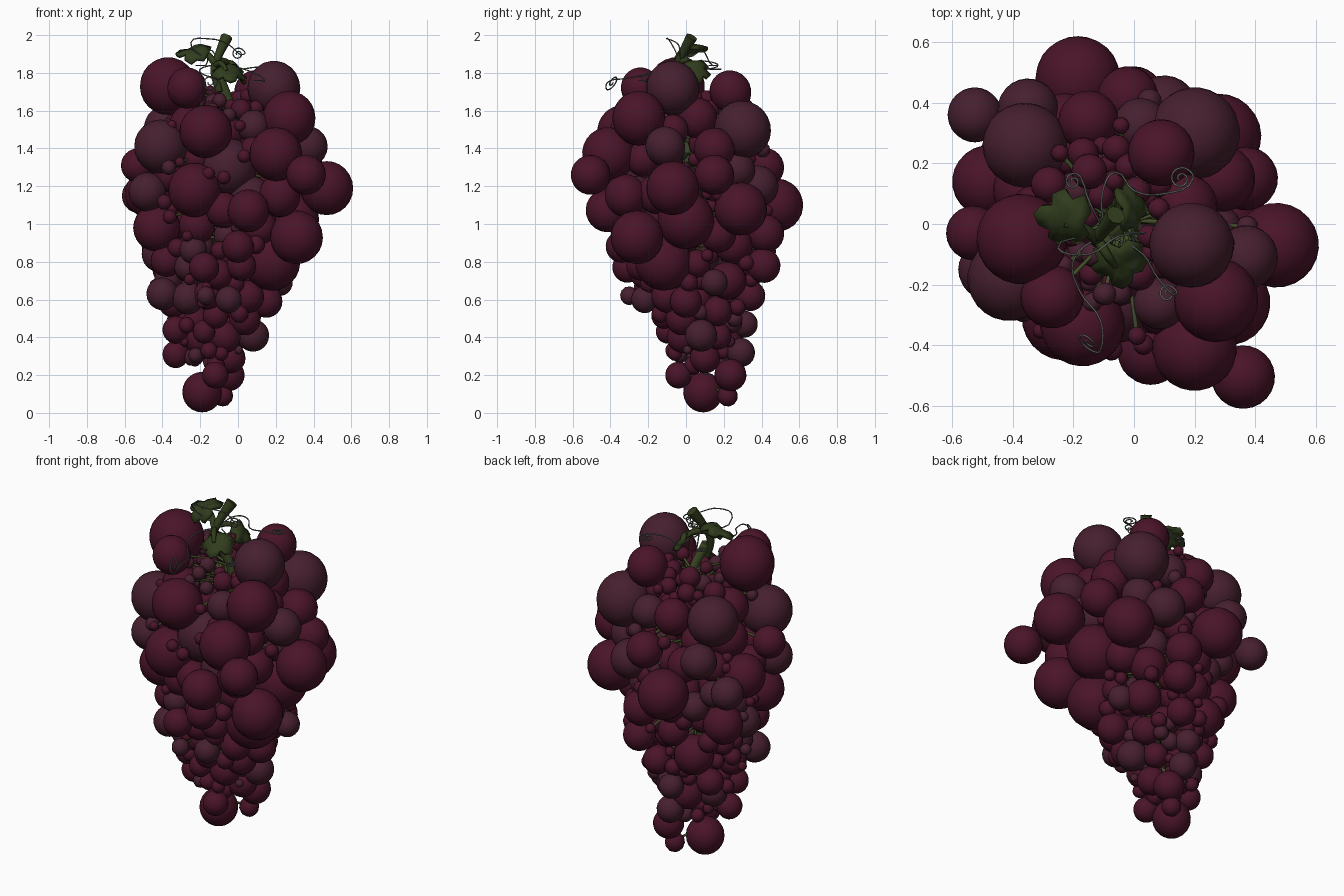
import bpy, bmesh, math, random
from mathutils import Vector, Matrix

if "Cube" in bpy.data.objects:
    bpy.data.objects.remove(bpy.data.objects["Cube"])

random.seed(7)


def material(name, rgb):
    m = bpy.data.materials.new(name)
    m.diffuse_color = (*rgb, 1)
    m.use_nodes = True
    m.node_tree.nodes["Principled BSDF"].inputs["Base Color"].default_value = m.diffuse_color
    return m


WINE = material("wine_skin", (0.068, 0.007, 0.022))
PURPLE = material("purple_skin", (0.062, 0.014, 0.028))
GREEN = material("leaf_green", (0.03, 0.045, 0.012))
STEM = material("stem_green", (0.055, 0.075, 0.022))
TENDRIL = material("tendril_grey", (0.12, 0.14, 0.12))


def interp(table, z):
    for (z0, a), (z1, b) in zip(table, table[1:]):
        if z <= z1:
            return a + (b - a) * (z - z0) / (z1 - z0)
    return table[-1][1]


def axis(z):
    t = min(1, max(0, (1.5 - z) / 1.35))
    return Vector((-0.04 - 0.12 * t, 0.11 * t, z))


# bunch half-width against height
WIDTH = [(0, 0.08), (0.2, 0.16), (0.4, 0.24), (0.6, 0.34), (0.9, 0.44),
         (1.3, 0.49), (1.55, 0.41), (1.8, 0.27)]

# large outer grapes: x, y, z, radius
shoulder = [
    (-.37, -.05, 1.73, .15), (.19, -.07, 1.72, .14), (-.27, -.24, 1.72, .105),
    (-.17, -.33, 1.49, .14), (.27, -.25, 1.56, .14), (.20, -.41, 1.37, .14),
    (.47, -.07, 1.19, .14), (.36, -.505, 1.26, .105), (-.41, -.18, 1.41, .14),
    (.09, .235, 1.7, .11), (.20, .30, 1.5, .15), (-.36, .26, 1.5, .14),
    (-.15, .34, 1.5, .10), (.29, .15, 1.4, .11), (.17, .06, 1.56, .105),
    (.37, -.11, 1.41, .105), (-.02, .42, 1.3, .10), (-.35, .38, 1.3, .10),
    (-.53, -.03, 1.31, .09), (-.525, .36, 1.15, .09), (-.05, -.24, 1.30, .15),
    (-.28, .13, 1.6, .06), (-.08, .2, 1.45, .12)]
middle = [
    (-.23, -.31, 1.18, .14), (.055, -.42, 1.07, .11), (.31, -.26, .93, .14),
    (-.43, -.10, .98, .125), (-.185, .48, 1.10, .14), (.37, .15, 1.26, .105),
    (.28, .29, 1.08, .14), (.28, 0, 1.02, .15), (.18, -.12, .80, .15),
    (0, .42, .95, .10), (.02, .41, .78, .09), (-.25, .28, .68, .11),
    (-.48, .14, 1.16, .12), (-.40, .22, .88, .11), (.12, .22, .70, .10),
    (.22, -.32, 1.15, .11), (-.48, -.15, 1.17, .10), (.0, -.34, .88, .085),
    (.10, .38, 1.2, .11)]
lower = [
    (-.18, -.31, .77, .08), (-.40, -.08, .63, .085), (-.33, 0, .44, .07),
    (-.33, .06, .31, .07), (-.19, .09, .11, .105), (-.05, .235, .20, .085),
    (-.12, -.04, .20, .07), (-.08, .22, .09, .055), (.08, .08, .41, .085),
    (.15, 0, .59, .085), (.22, .15, .69, .07), (-.05, -.22, .60, .07),
    (-.17, -.30, .62, .05), (-.05, .34, .62, .08), (-.10, .29, .32, .075),
    (-.12, .31, .47, .07), (-.18, -.10, .43, .06), (-.04, .10, .29, .08),
    (-.42, .05, .84, .09), (-.30, .2, .5, .075)]

grapes = {"shoulder_grapes": shoulder, "middle_grapes": middle, "lower_grapes": lower}
placed = [(Vector(g[:3]), g[3]) for lst in grapes.values() for g in lst]


# filler grapes scattered inside the outline where there is room
def scatter(count, depth, size, gap, zmin, zmax):
    out = []
    for _ in range(count):
        z = random.uniform(zmin, zmax)
        r = random.uniform(*size) * (0.72 + 0.28 * min(1, z))
        a = random.uniform(0, math.tau)
        d = max(0, interp(WIDTH, z) * random.uniform(*depth) - r)
        p = axis(z) + Vector((math.cos(a), math.sin(a), 0)) * d
        if all((p - q).length > gap * (r + s) for q, s in placed):
            placed.append((p, r))
            out.append((*p, r))
    return out


grapes["filler_grapes"] = scatter(1000, (0.86, 1.0), (0.075, 0.11), 0.74, 0.4, 1.55)
grapes["inner_grapes"] = scatter(500, (0.6, 0.85), (0.065, 0.10), 0.72, 0.3, 1.5)
grapes["low_berries"] = scatter(500, (0.65, 1.0), (0.045, 0.065), 0.75, 0.25, 0.9)
grapes["top_berries"] = scatter(300, (0.4, 0.85), (0.03, 0.06), 0.8, 1.45, 1.68)
grapes["small_berries"] = scatter(700, (0.55, 1.0), (0.026, 0.045), 0.8, 0.3, 1.65)


# one unit ball of each fineness, copied for every grape
def unit_ball(seg):
    bm = bmesh.new()
    bmesh.ops.create_uvsphere(bm, u_segments=seg, v_segments=seg // 2, radius=1)
    bm.verts.index_update()
    ball = [v.co.copy() for v in bm.verts], [[v.index for v in f.verts] for f in bm.faces]
    bm.free()
    return ball


BIG, SMALL = unit_ball(24), unit_ball(12)


def build_grapes(name, items):
    verts, faces, tints = [], [], []
    for x, y, z, r in items:
        ball_v, ball_f = BIG if r > 0.055 else SMALL
        tilt = Matrix.Rotation(random.uniform(0, 0.5), 4, 'X') @ Matrix.Rotation(random.uniform(0, 6), 4, 'Z')
        mat = Matrix.Translation((x, y, z)) @ tilt @ Matrix.Diagonal((r, r, r * random.uniform(1, 1.04), 1))
        start = len(verts)
        verts += [mat @ v for v in ball_v]
        faces += [[i + start for i in f] for f in ball_f]
        tints += [int(random.random() < 0.25)] * len(ball_f)
    me = bpy.data.meshes.new(name)
    me.from_pydata(verts, [], faces)
    me.materials.append(WINE)
    me.materials.append(PURPLE)
    me.polygons.foreach_set("material_index", tints)
    me.polygons.foreach_set("use_smooth", [True] * len(faces))
    me.update()
    bpy.context.collection.objects.link(bpy.data.objects.new(name, me))


for name, items in grapes.items():
    build_grapes(name, items)


def tubes(name, paths, depth, mat, res=5, bevel=1):
    """paths: lists of (x, y, z, thickness factor)"""
    cu = bpy.data.curves.new(name, 'CURVE')
    cu.dimensions = '3D'
    for path in paths:
        sp = cu.splines.new('BEZIER')
        sp.resolution_u = res
        sp.bezier_points.add(len(path) - 1)
        for bp, p in zip(sp.bezier_points, path):
            bp.co, bp.radius = p[:3], p[3]
            bp.handle_left_type = bp.handle_right_type = 'AUTO'
    cu.bevel_depth, cu.bevel_resolution = depth, bevel
    cu.use_fill_caps = True
    cu.materials.append(mat)
    bpy.context.collection.objects.link(bpy.data.objects.new(name, cu))


# main stalk, its woody knob on top, and the little stem of every grape
tubes("main_stalk", [[(*axis(z), 0.4 + 0.6 * z / 1.6) for z in (0.2, 0.6, 1.0, 1.4, 1.6)]
                     + [(-.10, -.05, 1.78, 1.1)]], 0.025, STEM, bevel=2)
tubes("stalk_top", [[(-.10, -.06, 1.70, .8), (-.125, -.05, 1.82, .9), (-.10, -.02, 1.9, .9),
                     (-.06, .03, 1.99, 1.3)],
                    [(-.12, -.05, 1.85, .8), (-.18, -.01, 1.91, .7), (-.23, 0, 1.92, .4)],
                    [(-.12, -.04, 1.86, .7), (-.06, .02, 1.86, .6), (-.02, .05, 1.82, .4)],
                    [(-.12, -.05, 1.84, .7), (-.09, -.10, 1.85, .6), (-.06, -.14, 1.81, .4)]],
      0.025, GREEN, bevel=2)
stems = []
for p, r in placed:
    root = axis(min(1.62 if r > 0.1 else 1.5, p.z + 0.03))
    mid = root.lerp(p, 0.5) + Vector((0, 0, 0.02))
    stems.append([(*root, 1), (*mid, 0.8), (*p, 1)])
tubes("grape_stems", stems, 0.008, STEM, 2)

# lobed leaves: half outline (along, across), mirrored and curled
HALF = [(0.05, .0), (-.08, .22), (.08, .50), (.30, .42), (.45, .58), (.68, .42), (.66, .24), (.88, .2), (1, 0)]


def leaf(name, base, along, normal, size, curl):
    u = Vector(along).normalized()
    n = Vector(normal)
    n = (n - u * n.dot(u)).normalized()
    v = n.cross(u)
    outline = HALF + [(a, -b) for a, b in HALF[-2:0:-1]]

    def place(a, b):
        h = -curl * (b * b * 1.6 + a * a * 0.6) + 0.05 * math.sin(9 * a + 5 * b)
        return Vector(base) + (u * a + v * b + n * h) * size

    bm = bmesh.new()
    outer = [bm.verts.new(place(a, b)) for a, b in outline]
    inner = [bm.verts.new(place(.4 + (a - .4) * .5, b * .5)) for a, b in outline]
    mid = bm.verts.new(place(.4, 0))
    k = len(outline)
    for i in range(k):
        j = (i + 1) % k
        bm.faces.new((outer[i], outer[j], inner[j], inner[i]))
        bm.faces.new((inner[i], inner[j], mid))
    for f in bm.faces:
        f.smooth = True
    bmesh.ops.recalc_face_normals(bm, faces=bm.faces[:])
    me = bpy.data.meshes.new(name)
    bm.to_mesh(me)
    bm.free()
    me.materials.append(GREEN)
    ob = bpy.data.objects.new(name, me)
    bpy.context.collection.objects.link(ob)
    sol = ob.modifiers.new("thickness", 'SOLIDIFY')
    sol.thickness, sol.offset = 0.018, 0


leaf("left_leaf", (-.16, 0, 1.93), (-1, .1, .05), (.1, -.45, 1), .17, .5)
leaf("right_leaf", (-.04, .05, 1.86), (.75, .1, -.75), (.7, .2, .7), .14, .4)
leaf("front_leaf", (-.05, -.07, 1.84), (.1, -1, -.3), (.1, -.3, 1), .16, .5)


# curling tendrils: a path ending in a shrinking flat coil
def tendril(points, coil, turns=1.6, e1=Vector((1, 0, 0)), e2=Vector((0, 1, 0))):
    c = Vector(points[-1])
    path = [(*p, 1) for p in points[:-1]]
    for i in range(12):
        a, r = turns * math.tau * i / 11, coil * (1 - 0.8 * i / 11)
        path.append((*(c + e1 * r * math.cos(a) + e2 * r * math.sin(a)), 1))
    return path


Z = Vector((0, 0, 1))
tubes("tendrils", [
    tendril([(-.1, -.03, 1.85), (-.2, -.12, 1.82), (-.18, -.22, 1.79), (-.11, -.32, 1.77),
             (-.15, -.39, 1.75)], .05, 1.5, Vector((.8, -.5, 0)), Vector((0, -.5, -.9))),
    tendril([(-.1, -.02, 1.86), (-.1, .12, 1.86), (-.06, .17, 1.84), (0, .11, 1.82), (.1, .10, 1.83),
             (.155, .15, 1.82)], .04),
    tendril([(-.1, -.02, 1.86), (-.15, .08, 1.92), (-.20, .14, 1.84)], .03),
    tendril([(-.08, -.04, 1.85), (.03, -.1, 1.82), (.08, -.18, 1.8), (.11, -.23, 1.76)], .03),
    tendril([(-.1, -.03, 1.85), (-.25, -.08, 1.96), (-.15, -.1, 1.98), (-.05, -.04, 1.95),
             (.0, -.03, 1.9)], .035, 1.6, Vector((1, 0, 0)), Z)], 0.0035, TENDRIL, 4)
